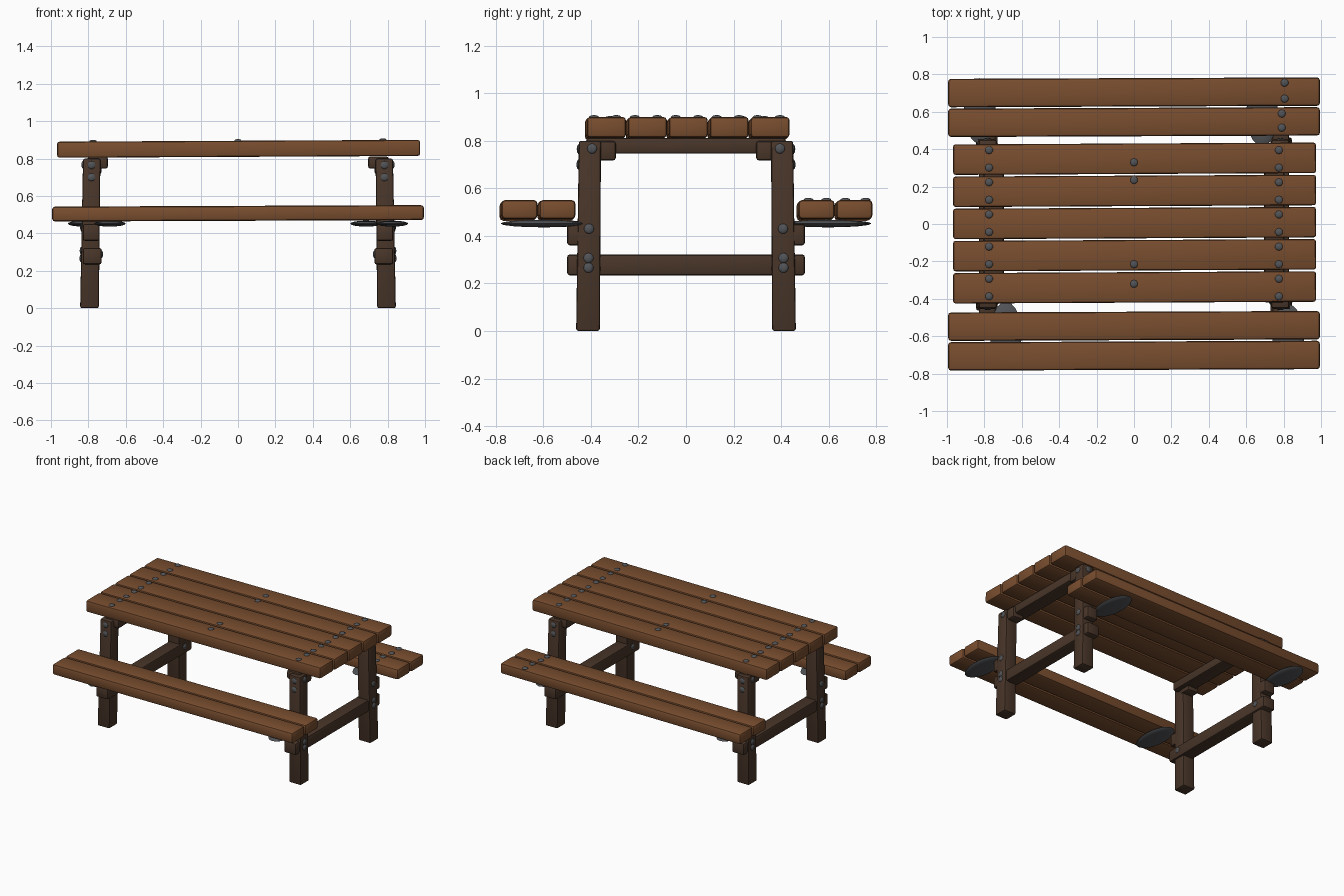
import bpy, bmesh, math
from mathutils import Matrix, Vector

cube = bpy.data.objects.get("Cube")
if cube:
    bpy.data.objects.remove(cube, do_unlink=True)


def material(name, rgb):
    m = bpy.data.materials.new(name)
    m.use_nodes = True
    m.diffuse_color = (*rgb, 1)
    bsdf = next(n for n in m.node_tree.nodes if n.type == "BSDF_PRINCIPLED")
    bsdf.inputs["Base Color"].default_value = (*rgb, 1)
    bsdf.inputs["Roughness"].default_value = 0.8
    return m


PLANK = material("warm plank brown", (0.19, 0.075, 0.028))
FRAME = material("dark frame brown", (0.066, 0.036, 0.022))
METAL = material("iron grey", (0.085, 0.088, 0.095))


def finish(name, bm, mat):
    mesh = bpy.data.meshes.new(name)
    bm.to_mesh(mesh)
    bm.free()
    mesh.materials.append(mat)
    obj = bpy.data.objects.new(name, mesh)
    bpy.context.collection.objects.link(obj)
    bpy.ops.object.select_all(action="DESELECT")
    obj.select_set(True)
    bpy.context.view_layer.objects.active = obj
    bpy.ops.object.shade_smooth_by_angle(angle=math.radians(35))
    return obj


def beam(name, centre, size, mat, bevel=0.012, tilt=0.0, top=None):
    """Bevelled timber; top = (shift x, shift y, scale) of the upper end."""
    bm = bmesh.new()
    bmesh.ops.create_cube(bm, size=1)
    for v in bm.verts:
        v.co = Vector(a * b for a, b in zip(v.co, size))
        if top and v.co.z > 0:
            v.co.x = v.co.x * top[2] + top[0]
            v.co.y = v.co.y * top[2] + top[1]
    bmesh.ops.bevel(bm, geom=bm.edges[:], offset=bevel, segments=2,
                    profile=0.5, affect="EDGES")
    turn = Matrix.Rotation(tilt, 4, "Z") @ Matrix.Rotation(-tilt, 4, "Y")
    bm.transform(Matrix.Translation(centre) @ turn)
    return finish(name, bm, mat)


def dome(name, centre, radii, segments=10):
    bm = bmesh.new()
    bmesh.ops.create_uvsphere(bm, u_segments=segments, v_segments=8, radius=1)
    bm.transform(Matrix.Translation(centre) @ Matrix.Diagonal((*radii, 1)))
    return finish(name, bm, METAL)


def bolt(name, centre, axis):
    radii = [0.021] * 3
    radii[axis] = 0.009
    dome(name, centre, radii)


TILT = 0.005

# Table top: five boards with a pair of bolts at each end
for i in range(5):
    y = (i - 2) * 0.172 + 0.005
    beam(f"table_board_{i + 1}", (0.003, y, 0.852), (1.94, 0.163, 0.086),
         PLANK, 0.013, TILT)
    for x in (-0.775, 0.775):
        for dy in (-0.048, 0.046):
            bolt("table_bolt", (x, y + dy, 0.895 + x * TILT), 2)

# Bolts across the middle of the table
for y in (0.33, 0.235, -0.215, -0.32):
    bolt("middle_bolt", (0, y, 0.895), 2)

# Benches: two boards each
for side, label in ((-1, "front"), (1, "back")):
    for i, y in enumerate((0.545, 0.704)):
        beam(f"{label}_bench_board_{i + 1}", (0, side * y, 0.507),
             (1.988, 0.152, 0.08), PLANK, 0.016, TILT * 0.8)
for x, y in ((0.805, 0.755), (0.805, 0.67), (0.79, 0.59), (0.79, 0.515)):
    bolt("bench_bolt", (x, y, 0.551), 2)

# Leg frames
for sx, xname in ((-1, "right"), (1, "left")):
    beam(f"{xname}_lower_stretcher", (sx * 0.779, 0, 0.278),
         (0.1, 1.0, 0.088), FRAME)
    beam(f"{xname}_upper_beam", (sx * 0.75, 0, 0.779),
         (0.108, 0.84, 0.066), FRAME)

    for sy, yname in ((-1, "front"), (1, "back")):
        part = f"{yname}_{xname}"
        beam(f"{part}_leg", (sx * 0.794, sy * 0.412, 0.4),
             (0.1, 0.1, 0.8), FRAME, 0.01,
             top=(-sx * 0.012, -sy * 0.008, 0.93))
        beam(f"{part}_top_block", (sx * 0.775, sy * 0.34, 0.758),
             (0.09, 0.09, 0.082), FRAME)
        beam(f"{part}_bench_bracket", (sx * 0.785, sy * 0.46, 0.405),
             (0.09, 0.08, 0.09), FRAME)

        # Oval plate below the bench, set inward on one diagonal
        inset = sx == sy
        dome(f"{part}_bench_plate",
             (sx * (0.685 if inset else 0.825), sy * (0.59 if inset else 0.605), 0.452),
             (0.085, 0.175, 0.016), 20)

        # Leg bolts on the end faces and on the outer faces
        for y, z in ((0.395, 0.767), (0.408, 0.43), (0.41, 0.307), (0.41, 0.266)):
            bolt("end_bolt", (sx * (0.844 - z * 0.02), sy * y, z), 0)
        for z in (0.765, 0.7):
            bolt("leg_bolt", (sx * 0.783, sy * (0.462 - z * 0.015), z), 1)
        bolt("stretcher_bolt", (sx * 0.73, sy * 0.41, 0.288), 0)
